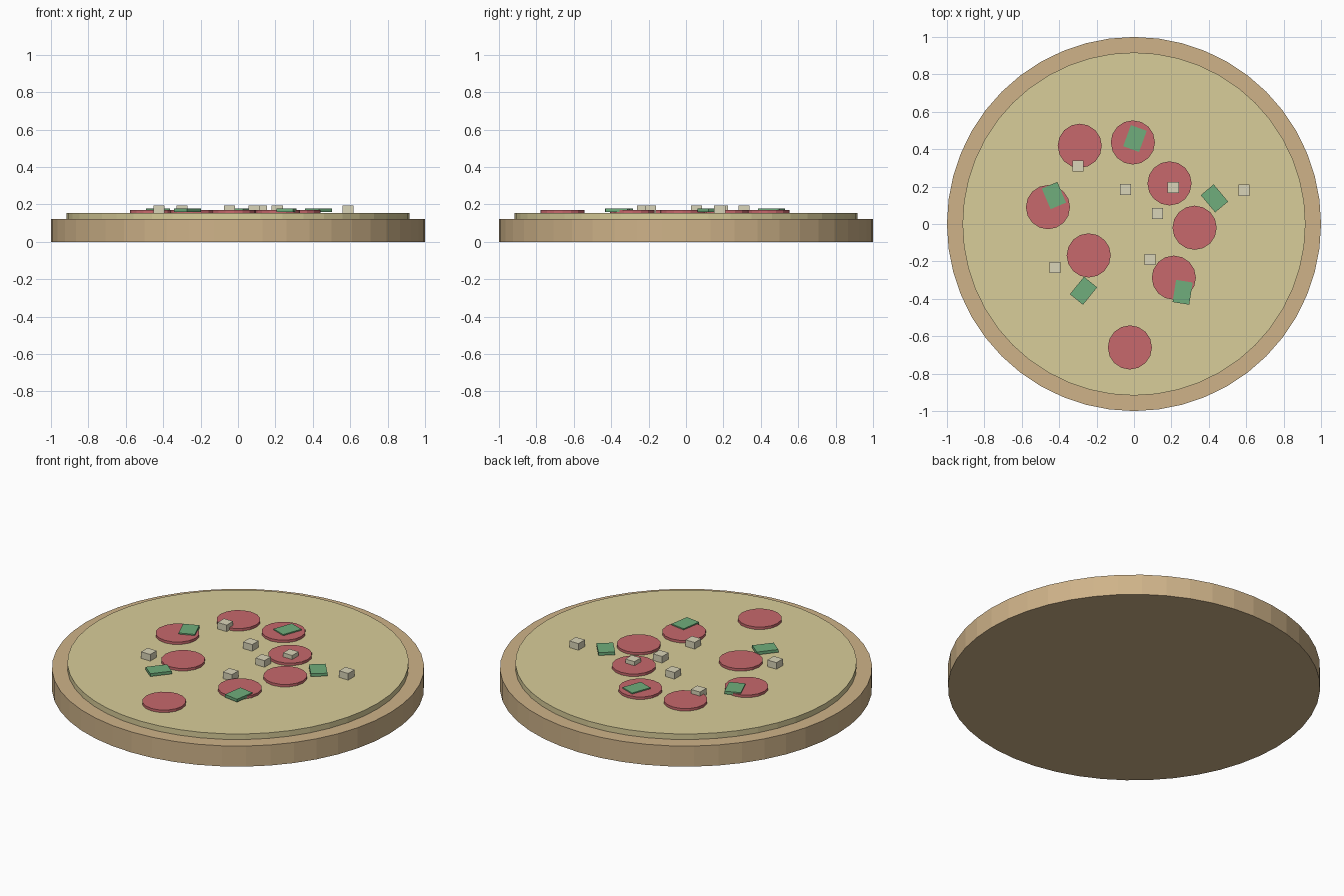
import bpy
from math import radians

if "Cube" in bpy.data.objects:
    bpy.data.objects.remove(bpy.data.objects["Cube"])


def material(name, color):
    m = bpy.data.materials.new(name)
    m.diffuse_color = (*color, 1)
    m.use_nodes = True
    m.node_tree.nodes["Principled BSDF"].inputs["Base Color"].default_value = m.diffuse_color
    return m


crust_mat = material("baked_dough", (0.62, 0.45, 0.25))
cheese_mat = material("melted_cheese", (0.69, 0.61, 0.32))
sausage_mat = material("red_sausage", (0.57, 0.14, 0.15))
pepper_mat = material("green_pepper", (0.16, 0.42, 0.20))
onion_mat = material("pale_onion", (0.70, 0.66, 0.48))


def finish(name, mat):
    obj = bpy.context.object
    obj.name = name
    obj.data.materials.append(mat)


def disc(name, x, y, radius, z0, z1, sides, mat):
    bpy.ops.mesh.primitive_cylinder_add(vertices=sides, radius=radius, depth=z1 - z0,
                                        location=(x, y, (z0 + z1) / 2))
    finish(name, mat)


def block(name, x, y, size, z0, z1, angle, mat):
    bpy.ops.mesh.primitive_cube_add(size=1, location=(x, y, (z0 + z1) / 2),
                                    rotation=(0, 0, radians(angle)))
    bpy.context.object.scale = (size[0], size[1], z1 - z0)
    finish(name, mat)


# Base and cheese layer
disc("crust", 0, 0, 1.0, 0, 0.122, 48, crust_mat)
disc("cheese", 0, 0, 0.917, 0.115, 0.155, 48, cheese_mat)

# Round sausage slices
for x, y in [(-0.29, 0.418), (-0.006, 0.436), (0.19, 0.217), (0.324, -0.02),
             (0.213, -0.287), (-0.242, -0.168), (-0.46, 0.09), (-0.022, -0.66)]:
    disc("sausage_slice", x, y, 0.118, 0.15, 0.17, 16, sausage_mat)

# Pepper pieces: x, y, angle of the long side
for x, y, a in [(0.005, 0.457, 70), (-0.428, 0.152, 113), (0.43, 0.137, -50),
                (-0.27, -0.357, 51), (0.26, -0.365, 81)]:
    block("pepper_piece", x, y, (0.12, 0.09), 0.16, 0.177, a, pepper_mat)

# Onion cubes
for x, y in [(-0.30, 0.31), (-0.045, 0.185), (0.21, 0.195), (0.126, 0.056),
             (0.588, 0.18), (0.085, -0.19), (-0.422, -0.232)]:
    block("onion_cube", x, y, (0.06, 0.06), 0.154, 0.194, 0, onion_mat)
